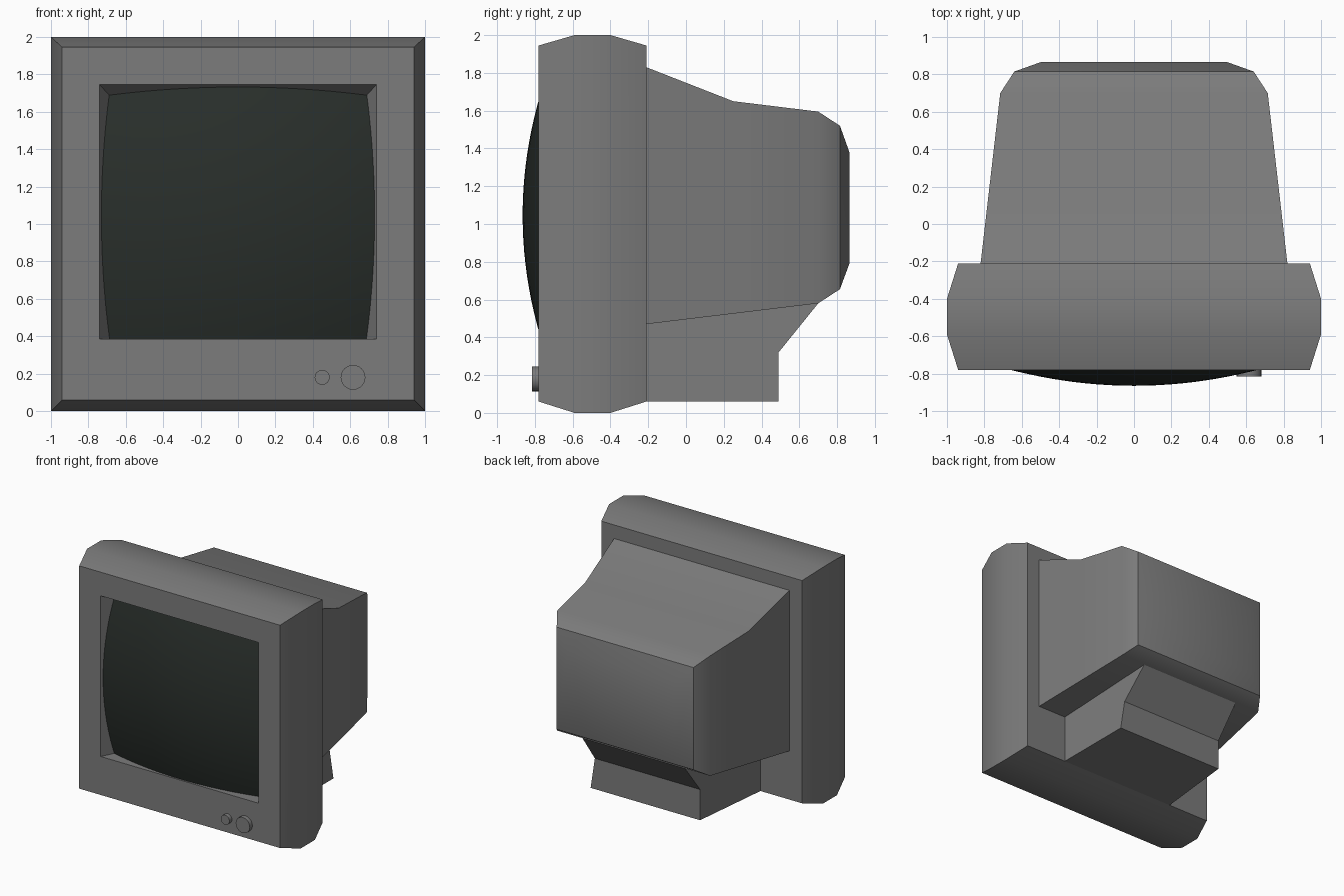
import bpy, bmesh, math
from mathutils import Matrix

if "Cube" in bpy.data.objects:
    bpy.data.objects.remove(bpy.data.objects["Cube"])


def material(name, rgb):
    m = bpy.data.materials.new(name)
    m.diffuse_color = (*rgb, 1)
    m.use_nodes = True
    m.node_tree.nodes["Principled BSDF"].inputs["Base Color"].default_value = m.diffuse_color
    return m


casing = material("casing_grey", (0.2, 0.2, 0.2))
glass = material("dark_glass", (0.022, 0.028, 0.024))


def make(name, bm, mat):
    mesh = bpy.data.meshes.new(name)
    bm.to_mesh(mesh)
    bm.free()
    mesh.materials.append(mat)
    ob = bpy.data.objects.new(name, mesh)
    bpy.context.collection.objects.link(ob)
    bpy.ops.object.select_all(action='DESELECT')
    ob.select_set(True)
    bpy.context.view_layer.objects.active = ob
    bpy.ops.object.shade_smooth_by_angle(angle=math.radians(30))
    return ob


def loft(name, rings):
    """Skin rectangles (y, half_width, z_low, z_high), capping the last one."""
    bm = bmesh.new()
    loops = [[bm.verts.new(p) for p in ((-w, y, lo), (w, y, lo), (w, y, hi), (-w, y, hi))]
             for y, w, lo, hi in rings]
    for a, b in zip(loops, loops[1:]):
        for i in range(4):
            j = (i + 1) % 4
            bm.faces.new((a[i], b[i], b[j], a[j]))
    bm.faces.new(loops[-1][::-1])
    return make(name, bm, casing)


# Front frame: sloped screen recess, flat face, bevelled outer wall, flat back
loft("front_frame", [
    (-0.665, 0.6825, 0.385, 1.682),
    (-0.78, 0.74, 0.385, 1.745),
    (-0.78, 0.94, 0.06, 1.945),
    (-0.59, 1.0, 0.0, 2.0),
    (-0.40, 1.0, 0.0, 2.0),
    (-0.21, 0.94, 0.06, 1.945),
])

# Tapering rear housing
loft("rear_housing", [
    (-0.21, 0.82, 0.47, 1.83),
    (0.25, 0.767, 0.5255, 1.65),
    (0.70, 0.715, 0.58, 1.595),
    (0.815, 0.64, 0.655, 1.52),
    (0.865, 0.50, 0.79, 1.38),
])

# Foot under the housing: rows of (y, z, left x, right x)
bm = bmesh.new()
rows = [(-0.21, 0.47, -0.55, 0.55), (-0.21, 0.06, -0.55, 0.55), (0.49, 0.06, -0.475, 0.55),
        (0.49, 0.32, -0.475, 0.51), (0.70, 0.58, -0.48, 0.48)]
left = [bm.verts.new((l, y, z)) for y, z, l, r in rows]
right = [bm.verts.new((r, y, z)) for y, z, l, r in rows]
for i in range(1, 4):
    bm.faces.new((left[i], left[i + 1], right[i + 1], right[i]))
bm.faces.new(left[::-1])
bm.faces.new(right)
make("foot", bm, casing)

# Bulging screen, trimmed to meet the recess walls
N = 24
bm = bmesh.new()
grid = []
for i in range(N + 1):
    column = []
    for j in range(N + 1):
        y = -0.78
        for _ in range(12):
            d = y + 0.78
            x = (2 * i / N - 1) * (0.74 - 0.5 * d)
            z = 0.385 + (j / N) * (1.36 - 0.55 * d)
            y = -0.865 + x * x / 5.12 + (z - 1.045) ** 2 / 4.38
        column.append(bm.verts.new((x, y, z)))
    grid.append(column)
for i in range(N):
    for j in range(N):
        bm.faces.new((grid[i][j], grid[i + 1][j], grid[i + 1][j + 1], grid[i][j + 1]))
make("screen", bm, glass)

# Control knobs
for name, x, r in (("small_knob", 0.45, 0.04), ("large_knob", 0.615, 0.066)):
    bm = bmesh.new()
    place = Matrix.Translation((x, -0.797, 0.18)) @ Matrix.Rotation(math.pi / 2, 4, 'X')
    bmesh.ops.create_cone(bm, cap_ends=True, segments=24, radius1=r, radius2=r,
                          depth=0.036, matrix=place)
    make(name, bm, casing)
